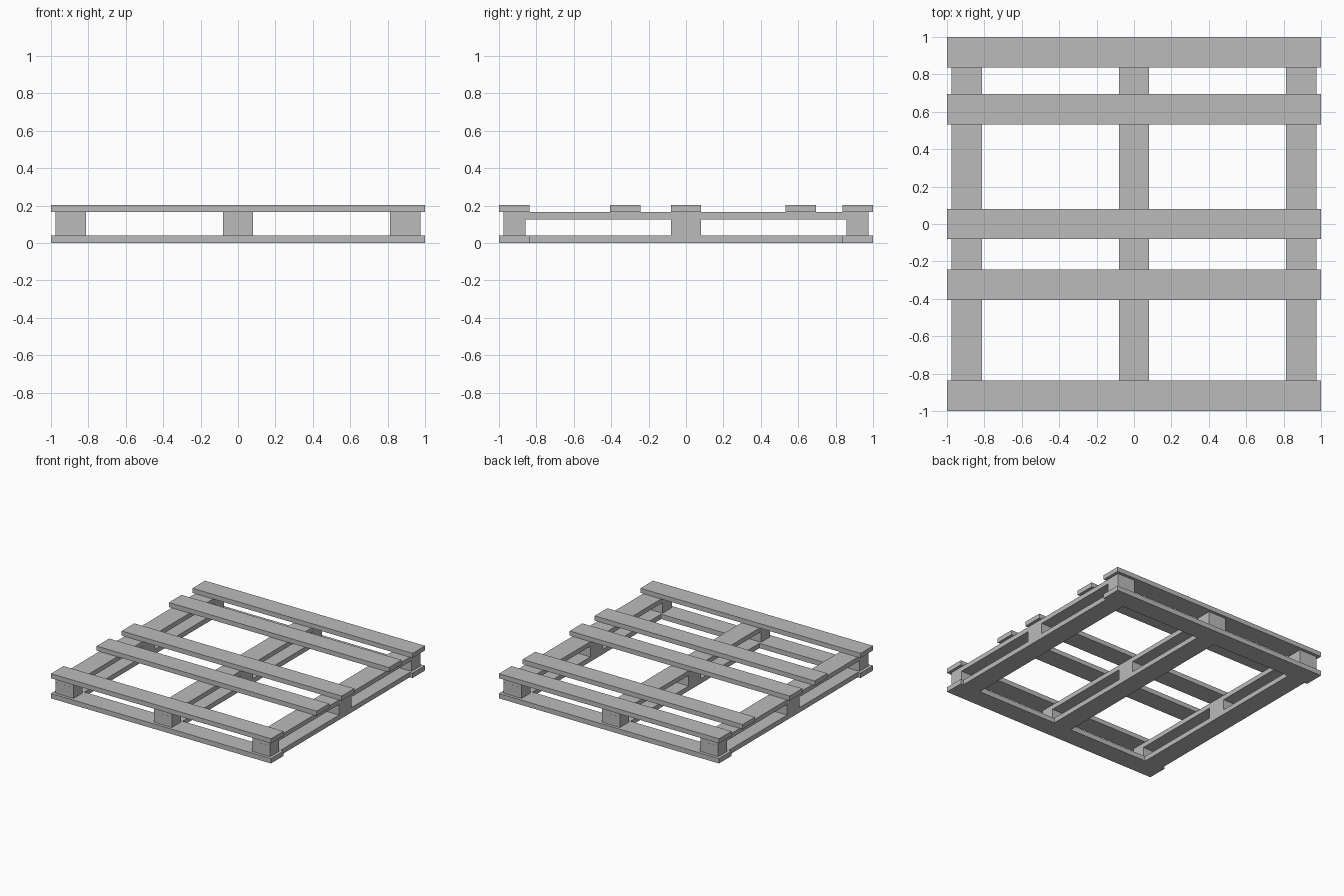
import bpy

# Remove the default cube
cube = bpy.data.objects.get("Cube")
if cube:
    bpy.data.objects.remove(cube, do_unlink=True)

# Single weathered grey
grey = bpy.data.materials.new("plain_grey")
grey.use_nodes = True
colour = (0.5, 0.5, 0.5, 1)
grey.diffuse_color = colour
grey.node_tree.nodes["Principled BSDF"].inputs["Base Color"].default_value = colour


def plank(name, x, y, z):
    """Box filling the given (low, high) range on each axis."""
    bpy.ops.mesh.primitive_cube_add(size=1, location=[sum(r) / 2 for r in (x, y, z)])
    ob = bpy.context.object
    ob.name = name
    ob.scale = [r[1] - r[0] for r in (x, y, z)]
    bpy.ops.object.transform_apply(location=False, rotation=False, scale=True)
    ob.data.materials.append(grey)


def around(centre, width):
    return (centre - width / 2, centre + width / 2)


WIDTH = 0.163
LAYERS = {"bottom": (0, 0.04), "block": (0.04, 0.127),
          "stringer": (0.127, 0.165), "deck": (0.165, 0.203)}
FULL = (-1, 1)
END = 1 - WIDTH

# Deck boards running across the top
for label, y in (("front", -1 + WIDTH / 2), ("front_inner", -0.325), ("middle", 0),
                 ("back_inner", 0.613), ("back", 1 - WIDTH / 2)):
    plank(f"deck_board_{label}", FULL, around(y, WIDTH), LAYERS["deck"])

# Bottom end boards
plank("bottom_board_front", FULL, (-1, -END), LAYERS["bottom"])
plank("bottom_board_back", FULL, (END, 1), LAYERS["bottom"])

# Each lengthwise row: stringer, bottom runner and three blocks
for side, x in (("right", -0.894), ("middle", 0), ("left", 0.894)):
    span = around(x, WIDTH)
    plank(f"stringer_{side}", span, (-0.975, 0.975), LAYERS["stringer"])
    plank(f"bottom_runner_{side}", span, (-END, END), LAYERS["bottom"])
    for place, y, depth in (("front", -0.917, 0.117), ("middle", 0, WIDTH),
                            ("back", 0.917, 0.117)):
        plank(f"block_{place}_{side}", span, around(y, depth), LAYERS["block"])
